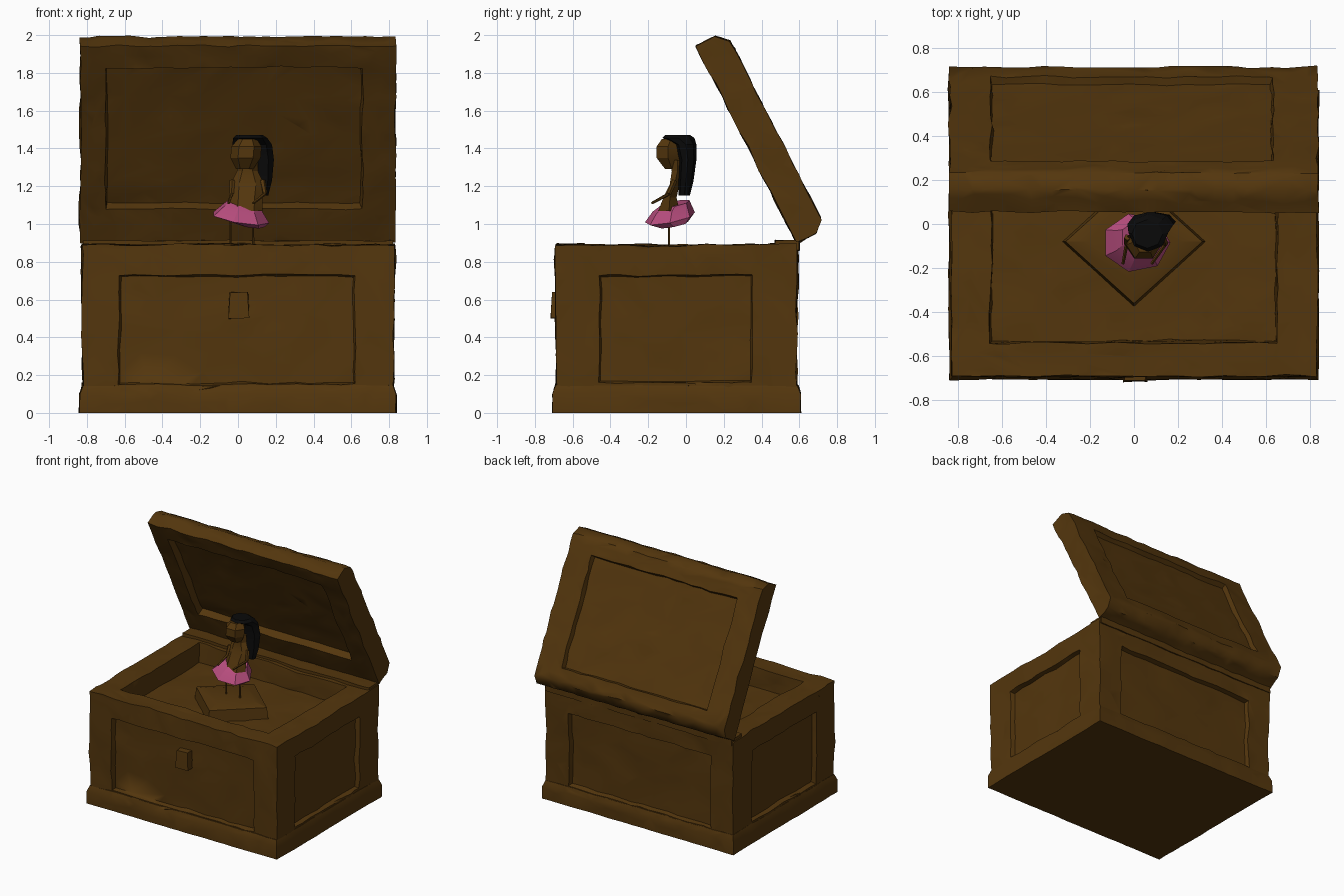
import bpy, bmesh, math
from mathutils import Vector, noise

cube = bpy.data.objects.get("Cube")
if cube:
    bpy.data.objects.remove(cube)


def material(name, color):
    m = bpy.data.materials.new(name)
    m.use_nodes = True
    m.diffuse_color = (*color, 1)
    bsdf = m.node_tree.nodes["Principled BSDF"]
    bsdf.inputs["Base Color"].default_value = (*color, 1)
    bsdf.inputs["Roughness"].default_value = 0.9
    return m


WOOD = material("brown wood", (0.088, 0.037, 0.004))
BLACK = material("black hair", (0.003, 0.003, 0.003))
PINK = material("pink skirt", (0.48, 0.075, 0.21))


def block(lo, hi, taper=1.0):
    """Axis-aligned box whose top is scaled by taper."""
    bm = bmesh.new()
    bmesh.ops.create_cube(bm, size=1)
    lo, hi = Vector(lo), Vector(hi)
    mid = (lo + hi) / 2
    for v in bm.verts:
        k = taper if v.co.z > 0 else 1
        v.co = [mid[i] + v.co[i] * (hi[i] - lo[i]) * (k if i < 2 else 1) for i in range(3)]
    return bm


def recess(bm, normal, lo, hi, depth):
    """Sink a rectangular panel into the face that looks along normal."""
    normal = Vector(normal)
    bm.normal_update()
    face = max(bm.faces, key=lambda f: f.normal.dot(normal) + 0.01 * f.calc_area())
    axis = max(range(3), key=lambda i: abs(normal[i]))
    mid = face.calc_center_median()
    bmesh.ops.inset_individual(bm, faces=[face], thickness=0.05)
    for v in face.verts:
        for i in range(3):
            if i != axis:
                v.co[i] = lo[i] if v.co[i] < mid[i] else hi[i]
    bm.normal_update()
    bmesh.ops.inset_individual(bm, faces=[face], thickness=0.012, depth=-depth)


def finish(bm, name, mat, angle=50):
    bmesh.ops.recalc_face_normals(bm, faces=bm.faces)
    mesh = bpy.data.meshes.new(name)
    bm.to_mesh(mesh)
    bm.free()
    mesh.materials.append(mat)
    ob = bpy.data.objects.new(name, mesh)
    bpy.context.collection.objects.link(ob)
    bpy.ops.object.select_all(action='DESELECT')
    ob.select_set(True)
    bpy.context.view_layer.objects.active = ob
    bpy.ops.object.shade_smooth_by_angle(angle=math.radians(angle))
    return ob


def carve(bm, amount=0.014, step=0.1, ratio=0.25):
    """Rough, hand-hewn surface: refine, wobble, then reduce to uneven facets."""
    bmesh.ops.triangulate(bm, faces=bm.faces)
    for _ in range(5):
        long_edges = [e for e in bm.edges if e.calc_length() > step]
        if long_edges:
            bmesh.ops.subdivide_edges(bm, edges=long_edges, cuts=1)
            bmesh.ops.triangulate(bm, faces=bm.faces)
    for v in bm.verts:
        wobble = noise.noise_vector(v.co * 5) * 0.6 + noise.noise_vector(v.co * 13) * 0.6
        v.co += wobble * amount
    mesh = bpy.data.meshes.new("rough")
    bm.to_mesh(mesh)
    ob = bpy.data.objects.new("rough", mesh)
    bpy.context.collection.objects.link(ob)
    ob.modifiers.new("facets", 'DECIMATE').ratio = ratio
    bpy.context.view_layer.update()
    reduced = ob.evaluated_get(bpy.context.evaluated_depsgraph_get())
    bm.clear()
    bm.from_mesh(reduced.data)
    bpy.data.objects.remove(ob)
    bpy.data.meshes.remove(mesh)
    return bm


def loft(name, mat, rings, sides=7, angle=20):
    """Closed body from (x, y, z, rx, ry) rings."""
    bm = bmesh.new()
    loops = []
    for x, y, z, rx, ry in rings:
        loops.append([bm.verts.new((x + rx * math.cos(a), y + ry * math.sin(a), z))
                      for a in (math.tau * i / sides for i in range(sides))])
    for a, b in zip(loops, loops[1:]):
        for i in range(sides):
            j = (i + 1) % sides
            bm.faces.new((a[i], a[j], b[j], b[i]))
    bm.faces.new(loops[0][::-1])
    bm.faces.new(loops[-1])
    return finish(bm, name, mat, angle)


def rod(name, mat, a, b, radius):
    a, b = Vector(a), Vector(b)
    bm = bmesh.new()
    bmesh.ops.create_cone(bm, cap_ends=True, segments=5, radius1=radius, radius2=radius * 0.8,
                          depth=(b - a).length)
    ob = finish(bm, name, mat)
    ob.location = (a + b) / 2
    ob.rotation_euler = (b - a).to_track_quat('Z', 'Y').to_euler()


# Chest body with sunken panels and a tray on top
body = block((-0.82, -0.685, 0.02), (0.82, 0.585, 0.89), 1.01)
for s in (-1, 1):
    recess(body, (s, 0, 0), (0, -0.46, 0.16), (0, 0.35, 0.73), 0.035)
    recess(body, (0, s, 0), (-0.63, 0, 0.15), (0.62, 0, 0.73), 0.035)
recess(body, (0, 0, 1), (-0.65, -0.54, 0), (0.65, 0.44, 0), 0.15)
finish(carve(body), "chest_body", WOOD)

# Plinth: straight skirting with a sloped top
plinth = block((-0.838, -0.705, 0.005), (0.838, 0.605, 0.1))
top = max(plinth.faces, key=lambda f: f.calc_center_median().z)
bmesh.ops.inset_individual(plinth, faces=[top], thickness=0.022, depth=0.045)
plinth = carve(plinth, 0.008)
for v in plinth.verts:
    if v.co.z < 0.03:
        v.co.z = 0
finish(plinth, "plinth", WOOD)

# Open lid, chamfered along its outer long edges and panelled on both faces
lid = block((-0.835, 0, 0), (0.835, 0.17, 1.17))
outer = [e for e in lid.edges
         if all(v.co.y > 0.1 for v in e.verts) and abs(e.verts[0].co.x - e.verts[1].co.x) > 1]
bmesh.ops.bevel(lid, geom=outer, offset=0.058, segments=1, affect='EDGES')
recess(lid, (0, -1, 0), (-0.7, 0, 0.2), (0.66, 0, 1.04), 0.055)
recess(lid, (0, 1, 0), (-0.65, 0, 0.16), (0.63, 0, 1.0), 0.035)
lid = finish(carve(lid), "lid", WOOD)
lid.location = (0, 0.587, 0.9)
lid.rotation_euler.x = math.radians(27)

# Front latch and hinge strip
finish(carve(block((-0.05, -0.715, 0.5), (0.06, -0.64, 0.64), 0.85), 0.006, ratio=0.8), "latch", WOOD)
finish(carve(block((-0.82, 0.47, 0.86), (0.82, 0.6, 0.912)), 0.006), "hinge_strip", WOOD)

# Diamond pedestal in the tray
loft("pedestal", WOOD, [(0, -0.08, 0.7, 0.33, 0.3), (0, -0.08, 0.83, 0.31, 0.28),
                        (0, -0.08, 0.85, 0.2, 0.18)], 4)

# Dancer: thin legs and a tilted skirt
for side, x in (("right", -0.04), ("left", 0.08)):
    rod(side + "_leg", WOOD, (x, -0.09, 0.83), (x, -0.09, 1.04), 0.007)
skirt = loft("skirt", PINK, [(0.06, -0.065, 1.0, 0.08, 0.08), (0.01, -0.085, 1.03, 0.155, 0.135),
                             (0.02, -0.075, 1.08, 0.11, 0.105), (0.03, -0.06, 1.105, 0.09, 0.08)])
for v in skirt.data.vertices:
    v.co.z -= (v.co.x - 0.02) * 0.16 - (v.co.y + 0.08) * 0.2

# Dancer: torso leaning forward at the waist, face and neck
loft("torso", WOOD, [(0.04, -0.09, 1.07, 0.09, 0.065), (0.045, -0.085, 1.14, 0.085, 0.04),
                     (0.05, -0.06, 1.21, 0.09, 0.03), (0.05, -0.045, 1.28, 0.055, 0.035),
                     (0.05, -0.045, 1.34, 0.055, 0.04)], 6)
loft("face", WOOD, [(0.035, -0.075, 1.29, 0.045, 0.04), (0.04, -0.095, 1.35, 0.08, 0.07),
                    (0.045, -0.095, 1.41, 0.08, 0.07), (0.05, -0.08, 1.45, 0.05, 0.055)], 6)

# Dancer: hair capping the head and falling behind the left shoulder
loft("hair", BLACK, [(0.11, -0.01, 1.15, 0.05, 0.03), (0.105, 0.0, 1.23, 0.075, 0.04),
                     (0.09, 0.01, 1.34, 0.1, 0.045), (0.075, 0.0, 1.42, 0.105, 0.055),
                     (0.065, -0.04, 1.455, 0.09, 0.085), (0.06, -0.045, 1.472, 0.07, 0.065)], 8)

# Dancer: bent arms
for side, x, hand in (("right", -0.03, -0.05), ("left", 0.13, 0.08)):
    rod(side + "_upper_arm", WOOD, (x, -0.06, 1.23), (x * 1.1, -0.09, 1.16), 0.015)
    rod(side + "_forearm", WOOD, (x * 1.1, -0.09, 1.16), (hand, -0.18, 1.11), 0.009)
